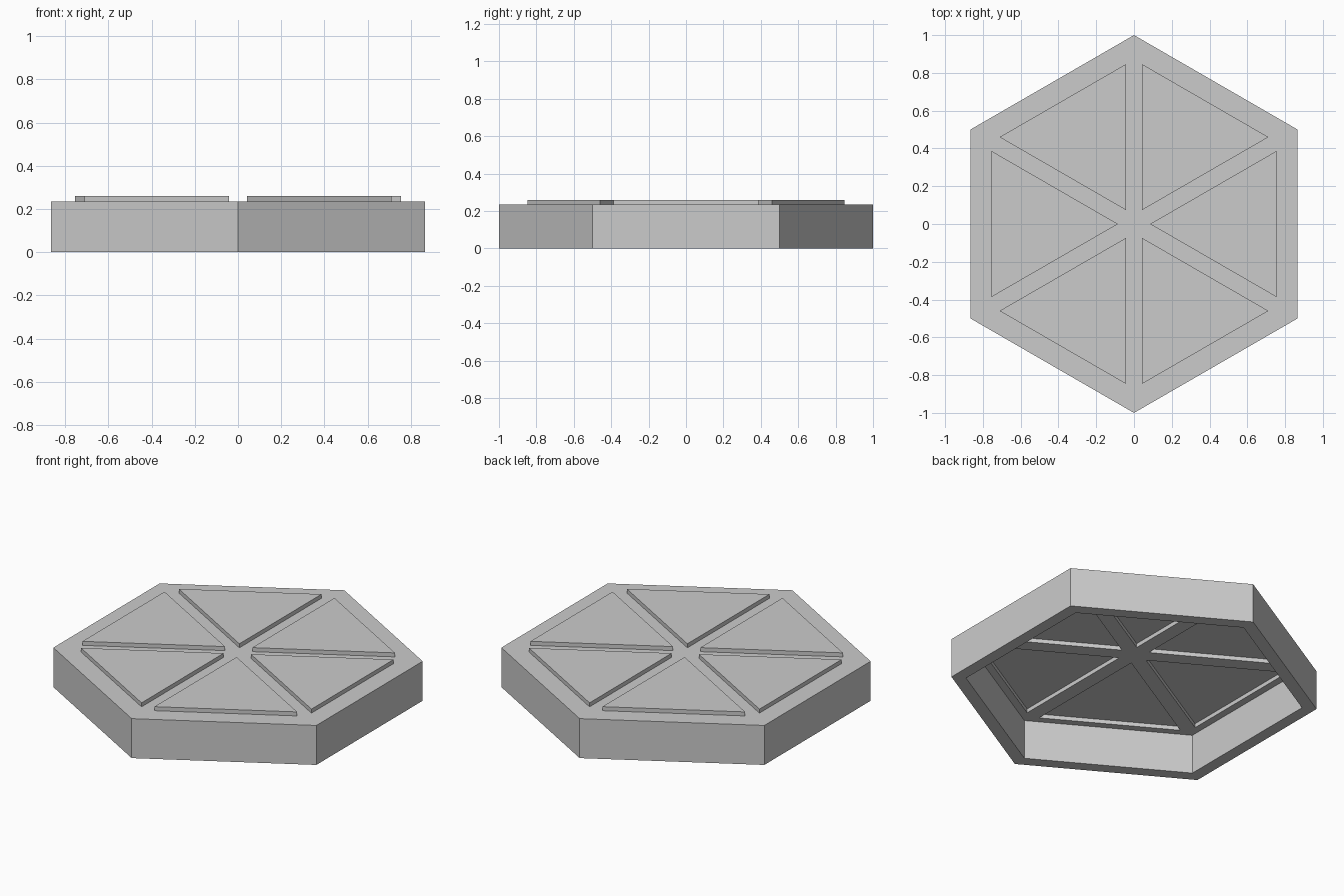
import bpy, bmesh
from math import sin, cos, radians

if "Cube" in bpy.data.objects:
    bpy.data.objects.remove(bpy.data.objects["Cube"])

HEIGHT, RAISE = 0.235, 0.024
OUTER, INNER = 1.0, 0.92

bm = bmesh.new()


def hex_ring(radius, z):
    return [bm.verts.new((radius * cos(radians(30 + 60 * i)),
                          radius * sin(radians(30 + 60 * i)), z)) for i in range(6)]


def bridge(a, b):
    for i in range(6):
        j = (i + 1) % 6
        bm.faces.new((a[i], a[j], b[j], b[i]))


# Hollow hexagonal body: inner wall, bottom rim, outer wall, top border
inner_top = hex_ring(INNER, HEIGHT)
inner_low = hex_ring(INNER, 0)
outer_low = hex_ring(OUTER, 0)
outer_top = hex_ring(OUTER, HEIGHT)
bridge(inner_top, inner_low)
bridge(inner_low, outer_low)
bridge(outer_low, outer_top)
bridge(outer_top, inner_top)

# Thin top sheet made of six wedges
centre = bm.verts.new((0, 0, HEIGHT))
wedges = [bm.faces.new((centre, inner_top[i], inner_top[(i + 1) % 6])) for i in range(6)]
bm.normal_update()

# Raised triangular panels, open underneath
bmesh.ops.inset_individual(bm, faces=wedges, thickness=0.0425, use_even_offset=True)
bmesh.ops.inset_individual(bm, faces=wedges, thickness=0, depth=RAISE)
bm.normal_update()

mesh = bpy.data.meshes.new("hexagonal_tile")
bm.to_mesh(mesh)
bm.free()
tile = bpy.data.objects.new("hexagonal_tile", mesh)
bpy.context.collection.objects.link(tile)
